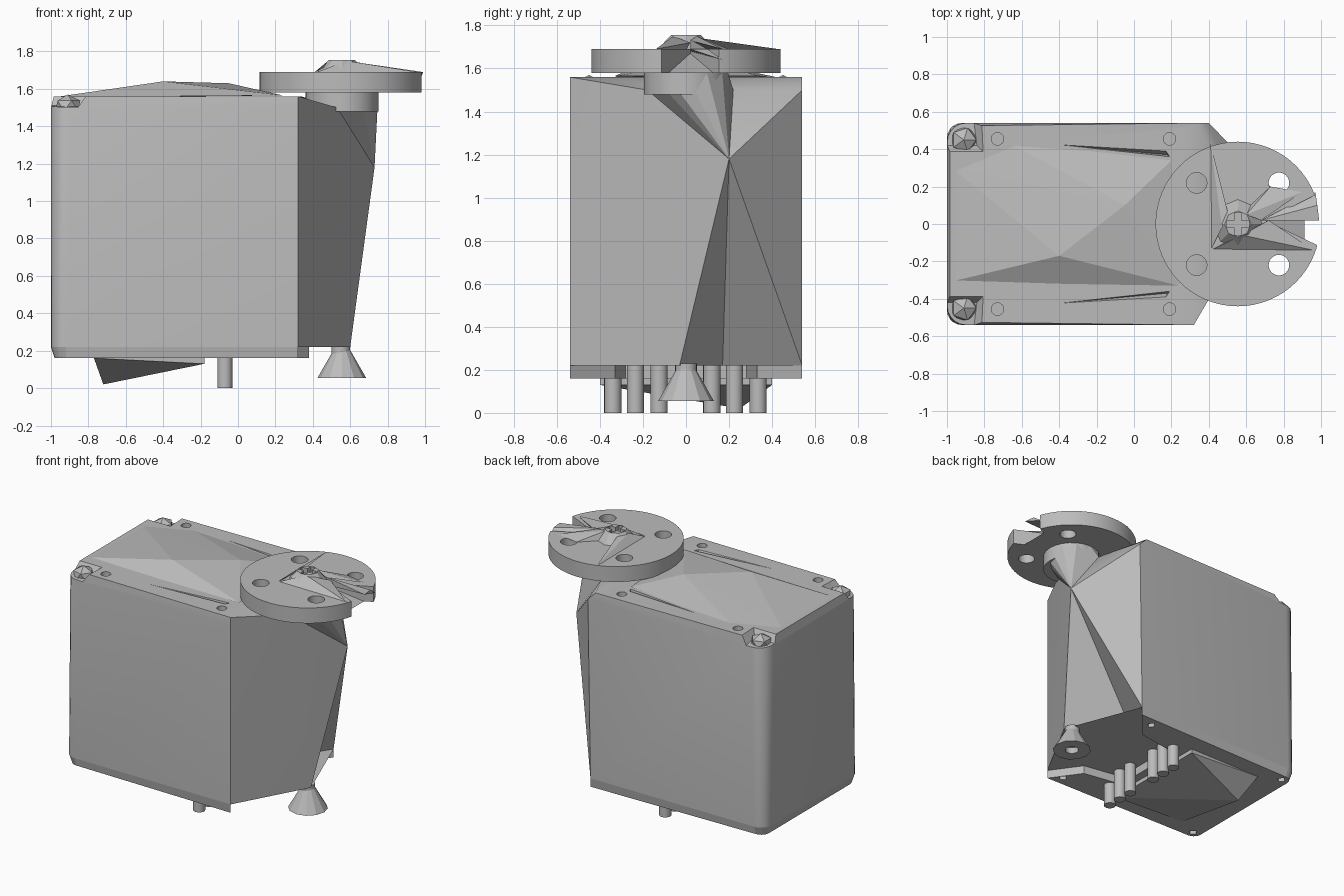
import bpy, bmesh, math
from mathutils import Vector

if "Cube" in bpy.data.objects:
    bpy.data.objects.remove(bpy.data.objects["Cube"], do_unlink=True)

GREY = 0.5
grey = bpy.data.materials.new("plain grey")
grey.use_nodes = True
grey.diffuse_color = (GREY, GREY, GREY, 1)
bsdf = next(n for n in grey.node_tree.nodes if n.type == "BSDF_PRINCIPLED")
bsdf.inputs["Base Color"].default_value = (GREY, GREY, GREY, 1)


def finish(name, bm, smooth=False):
    bmesh.ops.recalc_face_normals(bm, faces=bm.faces)
    mesh = bpy.data.meshes.new(name)
    bm.to_mesh(mesh)
    bm.free()
    mesh.materials.append(grey)
    ob = bpy.data.objects.new(name, mesh)
    bpy.context.collection.objects.link(ob)
    if smooth:
        smooth_edges(ob)
    return ob


def smooth_edges(ob):
    bpy.ops.object.select_all(action="DESELECT")
    ob.select_set(True)
    bpy.context.view_layer.objects.active = ob
    bpy.ops.object.shade_smooth_by_angle(angle=math.radians(30))


def hull(name, points):
    bm = bmesh.new()
    for p in points:
        bm.verts.new(p)
    res = bmesh.ops.convex_hull(bm, input=bm.verts)
    spare = [v for v in res["geom_interior"] if isinstance(v, bmesh.types.BMVert)]
    bmesh.ops.delete(bm, geom=spare, context="VERTS")
    return finish(name, bm)


def cylinder(name, x, y, low, high, r1, r2=None, sides=24, smooth=True):
    bm = bmesh.new()
    bmesh.ops.create_cone(bm, cap_ends=True, segments=sides, radius1=r1,
                          radius2=r1 if r2 is None else r2, depth=high - low)
    bmesh.ops.translate(bm, vec=(x, y, (low + high) / 2), verts=bm.verts)
    return finish(name, bm, smooth)


def box_points(x0, x1, y0, y1, z0, z1):
    return [(x, y, z) for x in (x0, x1) for y in (y0, y1) for z in (z0, z1)]


def cut(ob, cutter):
    cutter.hide_render = True
    mod = ob.modifiers.new("cut", "BOOLEAN")
    mod.operation = "DIFFERENCE"
    mod.solver = "EXACT"
    mod.object = cutter
    bpy.context.view_layer.objects.active = ob
    bpy.ops.object.modifier_apply(modifier=mod.name)
    bpy.data.objects.remove(cutter, do_unlink=True)


def rounded_end(inset, r, steps=5):
    # left end of the case, running from the back corner to the front corner
    pts = []
    for cy, start in ((0.54 - r, 90), (r - 0.54, 180)):
        for i in range(steps + 1):
            a = math.radians(start + 90 * i / steps)
            rr = r - inset
            pts.append((r - 1 + rr * math.cos(a), cy + rr * math.sin(a)))
    return pts


# case: lofted rounded shell with a faceted right end
bm = bmesh.new()
rings = []
for z, inset, r, back_x in ((0.22, 0, 0.08, 0.38), (1.5, 0, 0.1, 0.4), (1.56, 0.015, 0.1, 0.34)):
    outline = [(back_x, 0.54)] + rounded_end(inset, r) + [(0.32, -0.54)]
    rings.append([bm.verts.new((x, y, z)) for x, y in outline])
for a, b in zip(rings, rings[1:]):
    for i in range(len(a) - 1):
        bm.faces.new((a[i], a[i + 1], b[i + 1], b[i]))
(e0, e1, e2), (b0, b1, b2) = [r[0] for r in rings], [r[-1] for r in rings]
toe = bm.verts.new((0.6, -0.03, 0.22))
notch = bm.verts.new((0.13, 0.17, 0.22))
peak = bm.verts.new((0.73, 0.2, 1.18))
shoulder = bm.verts.new((0.53, -0.18, 1.5))
ledge = bm.verts.new((0.5, 0.24, 1.5))
for f in ((b0, toe, shoulder, b2, b1), (toe, peak, shoulder), (toe, notch, peak),
          (notch, e0, peak), (e0, e1, peak), (e1, ledge, peak), (ledge, shoulder, peak),
          (b2, shoulder, ledge, e2), (ledge, e1, e2),
          rings[-1], rings[0] + [toe, notch]):
    bm.faces.new(f)
bmesh.ops.triangulate(bm, faces=[f for f in bm.faces if len(f.verts) > 4])
case = finish("case", bm)
for s in (-1, 1):
    for x in (-0.73, 0.19):
        cut(case, cylinder("cutter", x, s * 0.455, 1.5, 1.7, 0.033))
    cut(case, hull("cutter", [(-1.05, s * 0.42, 1.51), (-0.84, s * 0.42, 1.51), (-0.86, s * 0.58, 1.5),
                              (-1.05, s * 0.58, 1.5), (-1.05, s * 0.36, 1.6), (-0.78, s * 0.36, 1.6),
                              (-0.79, s * 0.58, 1.6), (-1.05, s * 0.58, 1.6)]))
    # slender groove beside the lid
    cut(case, hull("cutter", [(-0.68, s * 0.45, 1.58), (0.16, s * 0.41, 1.6), (0.2, s * 0.35, 1.6),
                              (0.18, s * 0.37, 1.52)]))
smooth_edges(case)

# base plate with a recess for the pins
bm = bmesh.new()
right = [(0.32, -0.54), (0.17, -0.33), (-0.12, -0.28), (-0.12, 0.28), (0.2, 0.33), (0.38, 0.54)]
low, high = [[bm.verts.new((x, y, z)) for x, y in rounded_end(i, 0.08) + right]
             for z, i in ((0.16, 0.02), (0.22, 0))]
bm.faces.new(low)
bm.faces.new(high)
for i in range(len(low)):
    j = (i + 1) % len(low)
    bm.faces.new((low[i], low[j], high[j], high[i]))
base = finish("base_plate", bm)
for s in (-1, 1):
    for x in (-0.92, 0.24):
        cut(base, cylinder("cutter", x, s * 0.47, 0.1, 0.19, 0.03, sides=4, smooth=False))

# slanted wedge under the base
hull("bottom_wedge", [(x, s * 0.4, z) for s in (-1, 1) for x, z in ((-0.77, 0.16), (-0.18, 0.13), (-0.18, 0.17))]
     + [(-0.72, 0.25, 0.02)])

# two rows of three pins
for i, y in enumerate((-0.34, -0.235, -0.125, 0.12, 0.225, 0.335)):
    cylinder(f"pin_{i + 1}", -0.07, y, 0, 0.23, 0.04, sides=20)

# flared foot on a short stem
foot = cylinder("flared_foot", 0.555, 0, 0.055, 0.22, 0.13, 0.035, sides=12, smooth=False)
cut(foot, cylinder("cutter", 0.555, 0, 0, 0.1, 0.045, smooth=False))
cylinder("foot_stem", 0.55, 0, 0.13, 0.23, 0.05)

# faceted lid on the case
hull("lid", [(-0.985, -0.31, 1.555), (-0.985, 0.31, 1.555), (-0.68, 0.44, 1.555), (0.2, 0.34, 1.565),
             (0.24, -0.33, 1.565), (-0.4, -0.17, 1.64), (-0.05, 0.1, 1.63)])

# broken looking knobs at the two left corners
for side, s in (("front", -1), ("back", 1)):
    bm = bmesh.new()
    bmesh.ops.create_icosphere(bm, subdivisions=1, radius=0.075)
    for v in bm.verts:
        v.co = Vector((v.co.x - 0.91, v.co.y + s * 0.45, v.co.z * 0.8 + 1.51))
    finish(f"{side}_corner_knob", bm)

# neck under the wheel, drawn down to the case peak
cylinder("neck", 0.555, 0, 1.48, 1.59, 0.195)
ring = [(0.555 + 0.195 * math.cos(a), 0.195 * math.sin(a), 1.58)
        for a in (math.radians(30 * i) for i in range(12))]
hull("neck_spur", ring + [(0.73, 0.2, 1.18), (0.53, -0.18, 1.5), (0.5, 0.22, 1.5)])

# wheel with four holes and a sloping chip in its rim
wheel = cylinder("wheel", 0.555, 0, 1.58, 1.69, 0.44, sides=64, smooth=False)
for x in (0.335, 0.775):
    for y in (-0.22, 0.22):
        cut(wheel, cylinder("cutter", x, y, 1.5, 1.8, 0.055, smooth=False))
cut(wheel, hull("cutter", [(0.7, 0.02, 1.67), (0.7, 0.02, 1.8)]
                + [(1.1, y, z) for y in (-0.17, 0.22) for z in (1.5, 1.8)]))
smooth_edges(wheel)

# raised hub with a cross slot
hub = cylinder("hub", 0.555, 0, 1.68, 1.755, 0.14, 0.07, sides=8, smooth=False)
for w, d in ((0.06, 0.018), (0.018, 0.06)):
    cut(hub, hull("cutter", box_points(0.555 - w, 0.555 + w, -d, d, 1.72, 1.8)))

# thin webs spreading from the hub
corner = (0.41, -0.14, 1.685)
hull("rear_web", [corner, (0.41, 0.43, 1.69), (0.5, 0.07, 1.74), (0.47, -0.02, 1.74)])
hull("front_web", [corner, (0.96, -0.14, 1.69), (0.58, -0.06, 1.75), (0.72, 0.02, 1.72), (0.7, 0, 1.685)])
hull("side_web", [(0.6, 0.05, 1.75), (0.68, 0.02, 1.73), (0.73, 0.2, 1.69), (0.9, 0.17, 1.69),
                  (0.62, 0.1, 1.685)])
hull("rim_web", [(0.68, 0.02, 1.735), (0.98, 0.1, 1.69), (0.99, 0.02, 1.69), (0.97, 0.17, 1.64),
                 (0.7, 0.02, 1.68)])
